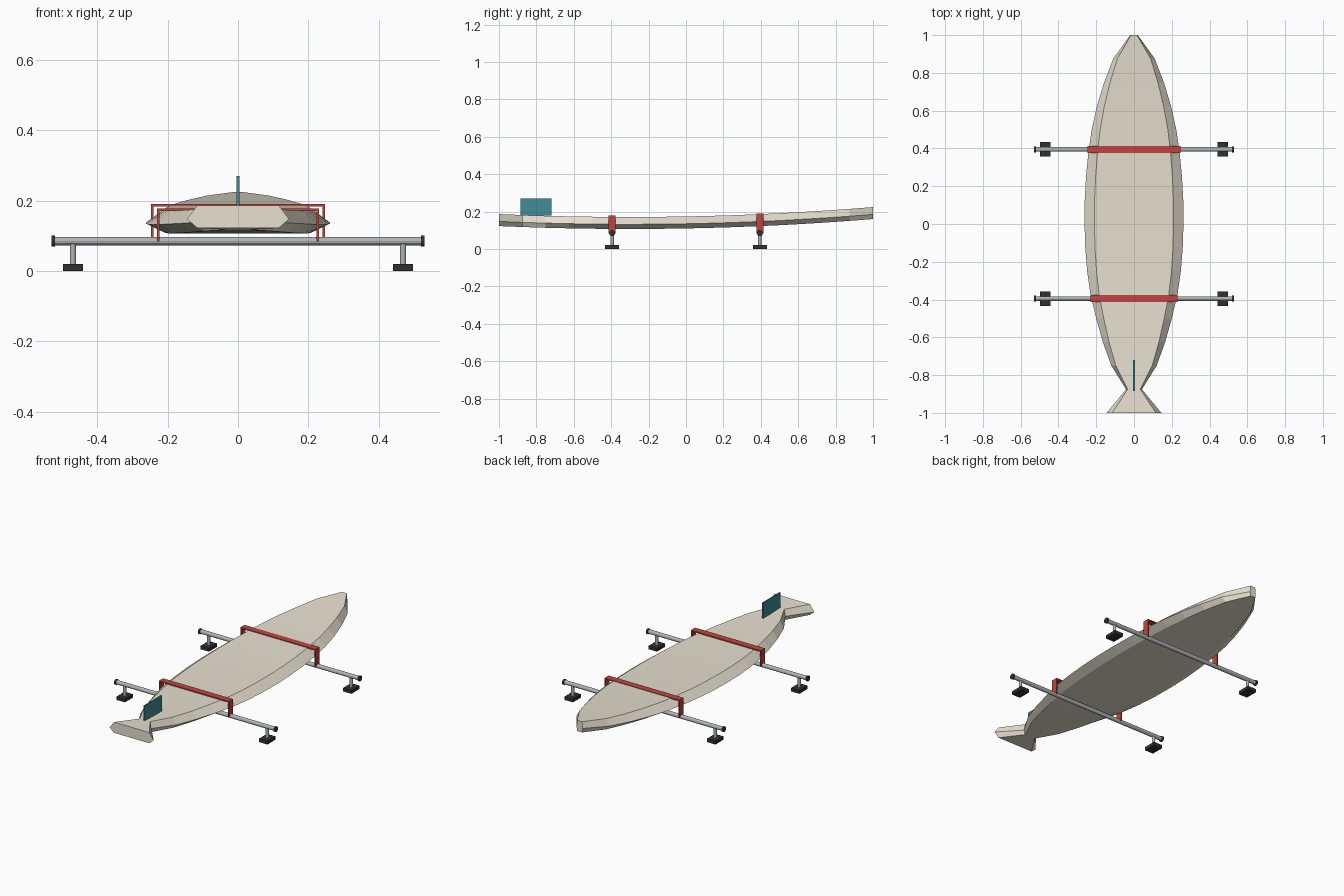
import bpy, bmesh, math

if "Cube" in bpy.data.objects:
    bpy.data.objects.remove(bpy.data.objects["Cube"])


def material(name, rgb):
    m = bpy.data.materials.new(name)
    m.diffuse_color = (*rgb, 1)
    m.use_nodes = True
    m.node_tree.nodes["Principled BSDF"].inputs["Base Color"].default_value = m.diffuse_color
    return m


CREAM = material("cream", (0.80, 0.75, 0.63))
RED = material("red", (0.55, 0.06, 0.05))
TEAL = material("teal", (0.05, 0.27, 0.31))
METAL = material("metal", (0.45, 0.46, 0.48))
BLACK = material("black", (0.03, 0.03, 0.03))


def box(name, lo, hi, mat):
    bpy.ops.mesh.primitive_cube_add(size=1, location=[(a + b) / 2 for a, b in zip(lo, hi)])
    ob = bpy.context.object
    ob.name = name
    ob.scale = [b - a for a, b in zip(lo, hi)]
    ob.data.materials.append(mat)
    return ob


def rod(name, radius, length, loc, mat, along_x=True, sides=12):
    rot = (0, math.pi / 2, 0) if along_x else (0, 0, 0)
    bpy.ops.mesh.primitive_cylinder_add(vertices=sides, radius=radius, depth=length,
                                        location=loc, rotation=rot)
    ob = bpy.context.object
    ob.name = name
    ob.data.materials.append(mat)
    return ob


def mesh_object(name, bm, mat):
    bmesh.ops.recalc_face_normals(bm, faces=bm.faces)
    me = bpy.data.meshes.new(name)
    bm.to_mesh(me)
    bm.free()
    me.materials.append(mat)
    ob = bpy.data.objects.new(name, me)
    bpy.context.collection.objects.link(ob)
    return ob


# Board: six-sided sections lofted from the fish tail to the nose, with rocker
half_widths = [0.145, 0.042, 0.12, 0.165, 0.20, 0.23, 0.248, 0.258, 0.262,
               0.261, 0.254, 0.242, 0.224, 0.196, 0.158, 0.11, 0.02]
section = [(-0.8, 0), (0.8, 0), (1, 0.39), (0.8, 1), (-0.8, 1), (-1, 0.39)]
thickness = 0.064
bm = bmesh.new()
rings = []
for i, w in enumerate(half_widths):
    y = -1 + i * 0.125
    z = 0.107 + 0.053 * ((y + 0.3) / 1.3) ** 2
    rings.append([bm.verts.new((sx * w, y, z + sz * thickness)) for sx, sz in section])
for a, b in zip(rings, rings[1:]):
    for k in range(6):
        n = (k + 1) % 6
        bm.faces.new((a[k], a[n], b[n], b[k]))
bm.faces.new(rings[0])
bm.faces.new(rings[-1])
mesh_object("board", bm, CREAM)

# Fin on the tail of the deck
box("fin", (-0.004, -0.885, 0.178), (0.004, -0.72, 0.27), TEAL)

# Two rack bars, each with end caps, posts, feet and a strap over the board
for label, y, half, top in (("rear", -0.395, 0.23, 0.178), ("front", 0.395, 0.247, 0.19)):
    rod(label + "_bar", 0.012, 1.05, (0, y, 0.085), METAL)
    for side, s in (("left", -1), ("right", 1)):
        rod(f"{label}_{side}_end_cap", 0.016, 0.01, (s * 0.525, y, 0.085), BLACK)
        rod(f"{label}_{side}_post", 0.009, 0.065, (s * 0.469, y, 0.0475), METAL, False)
        x = s * 0.469
        box(f"{label}_{side}_foot", (x - 0.028, y - 0.038, 0), (x + 0.028, y + 0.038, 0.02), BLACK)

    # Strap: an arch profile extruded along y
    t = 0.007
    arch = [(-half, 0.084), (-half, top), (half, top), (half, 0.084),
            (half - t, 0.084), (half - t, top - t), (t - half, top - t), (t - half, 0.084)]
    bm = bmesh.new()
    face = bm.faces.new([bm.verts.new((px, y - 0.019, pz)) for px, pz in arch])
    ext = bmesh.ops.extrude_face_region(bm, geom=[face], use_keep_orig=True)
    moved = [v for v in ext["geom"] if isinstance(v, bmesh.types.BMVert)]
    bmesh.ops.translate(bm, verts=moved, vec=(0, 0.038, 0))
    mesh_object(label + "_strap", bm, RED)
